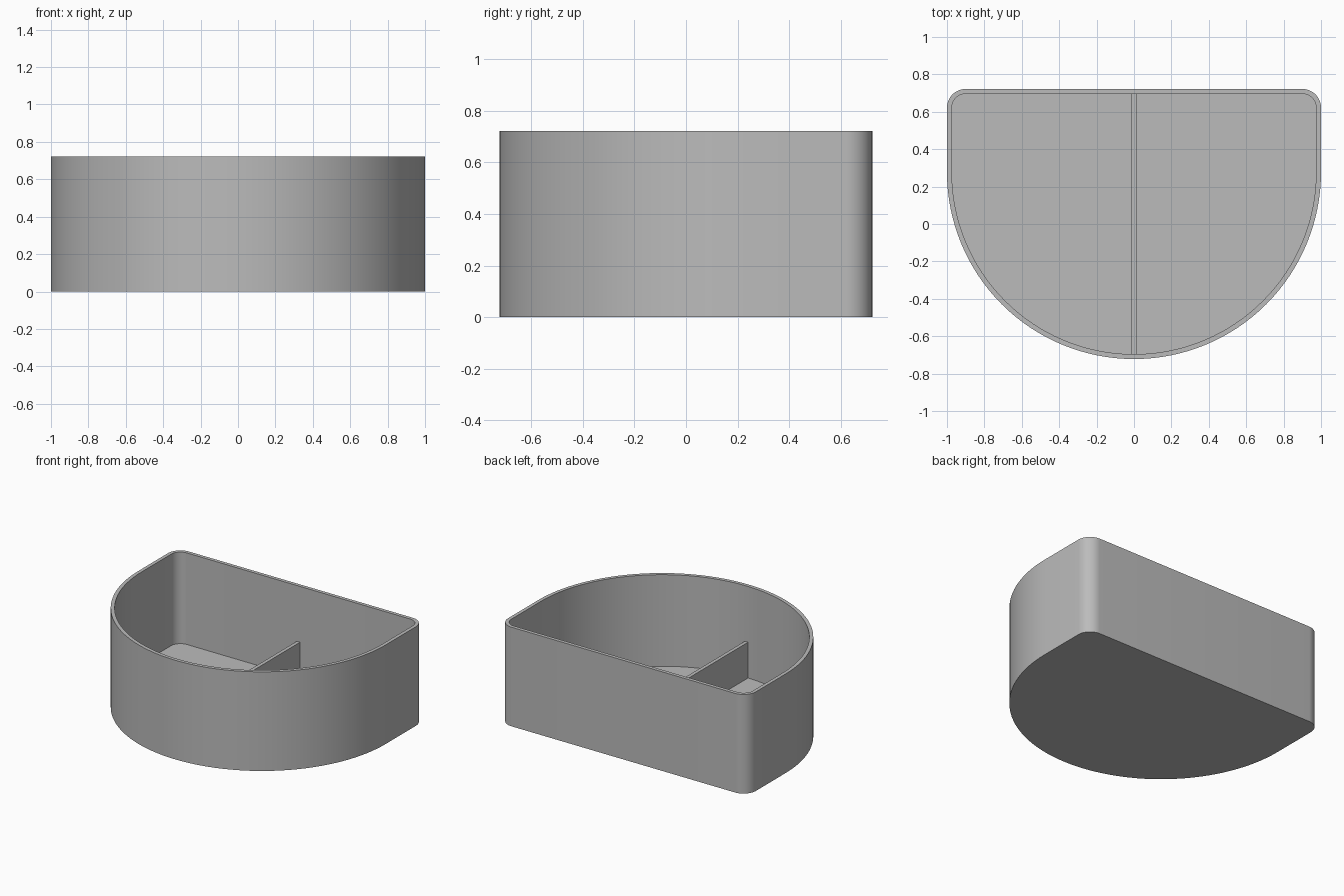
import bpy, bmesh, math

cube = bpy.data.objects.get("Cube")
if cube:
    bpy.data.objects.remove(cube, do_unlink=True)

HALF_DEPTH, HEIGHT, WALL = 0.722, 0.722, 0.026
FLOOR, DIVIDER_TOP, CORNER = 0.055, 0.316, 0.1
ARC_Y = 1 - HALF_DEPTH

grey = bpy.data.materials.new("plain grey")
grey.use_nodes = True
colour = (0.5, 0.5, 0.5, 1)
grey.diffuse_color = colour
grey.node_tree.nodes["Principled BSDF"].inputs["Base Color"].default_value = colour


def arc(cx, cy, radius, start, end, steps):
    angles = [math.radians(start + (end - start) * i / steps) for i in range(steps + 1)]
    return [(cx + radius * math.cos(a), cy + radius * math.sin(a)) for a in angles]


def outline(inset):
    """Half-round plan with a straight, round-cornered back."""
    x, y = 1 - CORNER, HALF_DEPTH - CORNER
    r = CORNER - inset
    return (arc(0, ARC_Y, 1 - inset, 180, 360, 64)
            + arc(x, y, r, 0, 90, 12) + arc(-x, y, r, 90, 180, 12))


def finish(name, bm):
    bmesh.ops.recalc_face_normals(bm, faces=bm.faces)
    mesh = bpy.data.meshes.new(name)
    bm.to_mesh(mesh)
    bm.free()
    mesh.materials.append(grey)
    obj = bpy.data.objects.new(name, mesh)
    bpy.context.collection.objects.link(obj)
    return obj


# Open tray: rings run up the outside, over the rim and down to the floor
bm = bmesh.new()
rings = [[bm.verts.new((x, y, z)) for x, y in outline(inset)]
         for inset, z in ((0, 0), (0, HEIGHT), (WALL, HEIGHT), (WALL, FLOOR))]
for low, high in zip(rings, rings[1:]):
    for i in range(len(low)):
        bm.faces.new((low[i - 1], low[i], high[i], high[i - 1]))
bm.faces.new(rings[0])
bm.faces.new(rings[-1])
tray = finish("tray", bm)
bpy.context.view_layer.objects.active = tray
tray.select_set(True)
bpy.ops.object.shade_smooth_by_angle(angle=math.radians(30))

# Low centre divider, its ends buried in the walls
bm = bmesh.new()
bmesh.ops.create_cube(bm, size=1)
overlap = 0.01
bmesh.ops.scale(bm, verts=bm.verts,
                vec=(WALL, 2 * (HALF_DEPTH - WALL + overlap), DIVIDER_TOP - FLOOR + overlap))
bmesh.ops.translate(bm, verts=bm.verts, vec=(0, 0, (DIVIDER_TOP + FLOOR - overlap) / 2))
finish("divider", bm)
